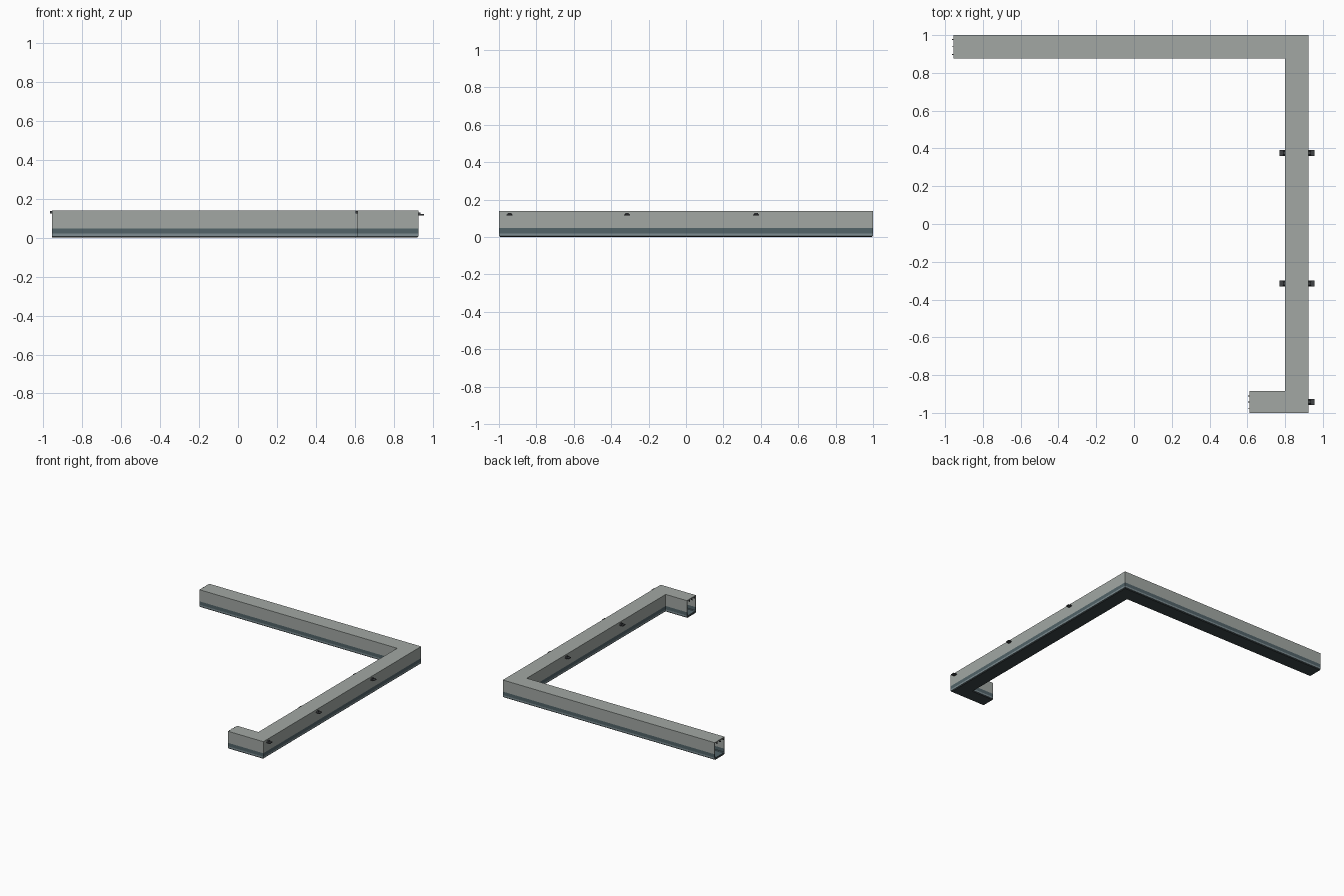
import bpy, bmesh

if "Cube" in bpy.data.objects:
    bpy.data.objects.remove(bpy.data.objects["Cube"])

def material(name, rgb):
    m = bpy.data.materials.new(name)
    m.diffuse_color = (*rgb, 1)
    m.use_nodes = True
    m.node_tree.nodes["Principled BSDF"].inputs["Base Color"].default_value = m.diffuse_color
    return m

wall_grey = material("wall grey", (0.36, 0.39, 0.37))
band_dark = material("dark slate band", (0.085, 0.125, 0.14))
base_blue = material("blue grey base", (0.21, 0.27, 0.29))
under_dark = material("dark underside", (0.045, 0.06, 0.065))
lamp_dark = material("lamp charcoal", (0.05, 0.055, 0.06))

# Plan of the corridor: outer and inner corner points
OUTER = [(-0.955, 1.0), (0.925, 1.0), (0.925, -1.0), (0.612, -1.0)]
INNER = [(-0.955, 0.875), (0.80, 0.875), (0.80, -0.885), (0.612, -0.885)]
TOP, BAND, BASE = 0.14, 0.047, 0.02

# Cross-section as (share of width, height), outside shell then inside lining
T = 0.05
SHELL = [(0, 0.006), (0, BASE), (0, BAND), (0, TOP), (1, TOP), (1, BAND), (1, BASE), (1, 0.006),
         (0.95, 0), (0.05, 0)]
LINING = [(T, BASE), (T, BASE + 0.002), (T, BAND), (T, TOP - 0.007), (1 - T, TOP - 0.007), (1 - T, BAND),
          (1 - T, BASE + 0.002), (1 - T, BASE), (0.9, BASE - 0.005), (0.1, BASE - 0.005)]
SHELL_MAT = [2, 1, 0, 0, 0, 1, 2, 3, 3, 3]
LINING_MAT = [1, 1, 0, 0, 0, 1, 1, 1, 1, 1]

def corridor():
    bm = bmesh.new()
    def sweep(profile):
        return [[bm.verts.new((o[0] + (i[0] - o[0]) * t, o[1] + (i[1] - o[1]) * t, z))
                 for t, z in profile] for o, i in zip(OUTER, INNER)]
    shell, lining = sweep(SHELL), sweep(LINING)
    n = len(SHELL)
    for rings, mats in ((shell, SHELL_MAT), (lining, LINING_MAT)):
        for a, b in zip(rings, rings[1:]):
            for k in range(n):
                j = (k + 1) % n
                bm.faces.new((a[k], a[j], b[j], b[k])).material_index = mats[k]
    # open ends: rim joining shell and lining
    for end in (0, -1):
        s, l = shell[end], lining[end]
        for k in range(n):
            j = (k + 1) % n
            bm.faces.new((s[k], s[j], l[j], l[k])).material_index = SHELL_MAT[k]
    bmesh.ops.recalc_face_normals(bm, faces=bm.faces)
    me = bpy.data.meshes.new("corridor")
    bm.to_mesh(me)
    bm.free()
    for m in (wall_grey, band_dark, base_blue, under_dark):
        me.materials.append(m)
    bpy.context.collection.objects.link(bpy.data.objects.new("corridor", me))

def box(name, center, size, mat, taper=1.0):
    bm = bmesh.new()
    bmesh.ops.create_cube(bm, size=1)
    for v in bm.verts:
        s = taper if v.co.z > 0 else 1.0
        v.co = [center[0] + v.co.x * size[0], center[1] + v.co.y * size[1] * s,
                center[2] + v.co.z * size[2]]
    me = bpy.data.meshes.new(name)
    bm.to_mesh(me)
    bm.free()
    me.materials.append(mat)
    bpy.context.collection.objects.link(bpy.data.objects.new(name, me))

corridor()

# Wall lamps: flat plate with a narrower hood, on both sides of the long run
for x, side, spots in ((0.925, 1, (0.375, -0.315, -0.943)), (0.80, -1, (0.375, -0.315))):
    for y in spots:
        box("wall_lamp", (x + side * 0.015, y, 0.117), (0.03, 0.032, 0.006), lamp_dark)
        box("lamp_hood", (x + side * 0.006, y, 0.124), (0.012, 0.026, 0.010), lamp_dark, 0.6)

# Small hooks above the open ends
for x, ys in ((-0.955, (0.977, 0.938, 0.898)), (0.612, (-0.91, -0.942, -0.975))):
    for y in ys:
        box("end_hook", (x - 0.003, y, 0.13), (0.012, 0.004, 0.012), lamp_dark)
